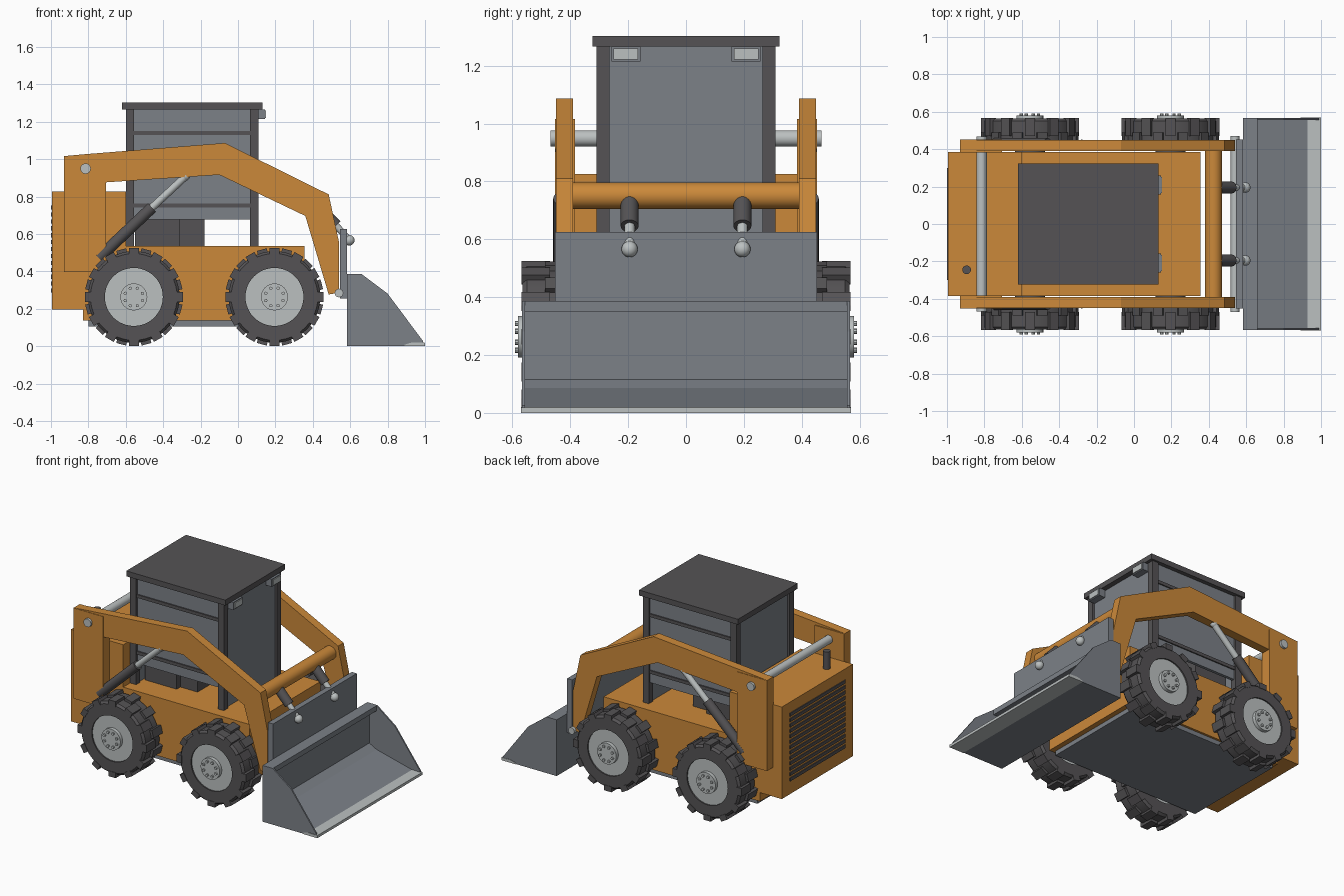
import bpy, bmesh, math
from mathutils import Vector, Matrix

if "Cube" in bpy.data.objects:
    bpy.data.objects.remove(bpy.data.objects["Cube"])


def material(name, rgb):
    m = bpy.data.materials.new(name)
    m.diffuse_color = (*rgb, 1)
    m.use_nodes = True
    m.node_tree.nodes["Principled BSDF"].inputs["Base Color"].default_value = m.diffuse_color
    return m


ORANGE = material("orange paint", (0.60, 0.25, 0.042))
STEEL = material("blue grey steel", (0.20, 0.218, 0.245))
DARK = material("dark rubber", (0.09, 0.086, 0.09))
LIGHT = material("light metal", (0.50, 0.53, 0.53))


def finish(name, bm, mat, smooth=False):
    bmesh.ops.recalc_face_normals(bm, faces=bm.faces[:])
    me = bpy.data.meshes.new(name)
    bm.to_mesh(me)
    bm.free()
    me.materials.append(mat)
    if smooth:
        me.shade_smooth()
        me.set_sharp_from_angle(angle=math.radians(35))
    ob = bpy.data.objects.new(name, me)
    bpy.context.collection.objects.link(ob)
    return ob


def add_box(bm, x, y, z, rot=None):
    """Box from (min, max) ranges."""
    lo, hi = Vector((x[0], y[0], z[0])), Vector((x[1], y[1], z[1]))
    mat = Matrix.Translation((lo + hi) / 2) @ Matrix.Diagonal((*(hi - lo), 1))
    bmesh.ops.create_cube(bm, size=1, matrix=rot @ mat if rot else mat)


def box(name, mat, x, y, z):
    bm = bmesh.new()
    add_box(bm, x, y, z)
    return finish(name, bm, mat)


def prism(name, mat, pts, y0, y1):
    """Side profile in x, z extruded along y."""
    bm = bmesh.new()
    f = bm.faces.new([bm.verts.new((x, y0, z)) for x, z in pts])
    r = bmesh.ops.extrude_face_region(bm, geom=[f])
    bmesh.ops.translate(bm, vec=(0, y1 - y0, 0),
                        verts=[v for v in r["geom"] if isinstance(v, bmesh.types.BMVert)])
    return finish(name, bm, mat)


def add_rod(bm, a, b, r, seg=24):
    a, b = Vector(a), Vector(b)
    d = b - a
    mat = Matrix.Translation((a + b) / 2) @ d.to_track_quat("Z", "Y").to_matrix().to_4x4()
    bmesh.ops.create_cone(bm, cap_ends=True, segments=seg, radius1=r, radius2=r,
                          depth=d.length, matrix=mat)


def rod(name, mat, a, b, r, seg=24):
    bm = bmesh.new()
    add_rod(bm, a, b, r, seg)
    return finish(name, bm, mat, True)


def ball(name, mat, c, r):
    bm = bmesh.new()
    bmesh.ops.create_uvsphere(bm, u_segments=20, v_segments=12, radius=r,
                              matrix=Matrix.Translation(c))
    return finish(name, bm, mat, True)


# Chassis and engine housing
box("chassis", ORANGE, (-0.83, 0.355), (-0.385, 0.385), (0.14, 0.54))
box("belly_pan", STEEL, (-0.80, 0.32), (-0.37, 0.37), (0.11, 0.142))
box("engine_housing", ORANGE, (-0.995, -0.60), (-0.385, 0.385), (0.20, 0.83))
bm = bmesh.new()
for i in range(13):
    z = 0.29 + i * 0.037
    add_box(bm, (-1.0, -0.99), (-0.30, 0.30), (z, z + 0.022))
finish("rear_grille_slats", bm, DARK)
rod("exhaust_pipe", DARK, (-0.895, -0.245, 0.82), (-0.895, -0.245, 0.95), 0.023)

# Cab
box("roof", DARK, (-0.62, 0.13), (-0.323, 0.323), (1.27, 1.307))
for x in ((-0.60, -0.555), (0.065, 0.11)):
    for y in ((-0.31, -0.265), (0.265, 0.31)):
        box("cab_post", DARK, x, y, (0.54, 1.27))
box("cab_front_panel", STEEL, (0.075, 0.095), (-0.265, 0.265), (0.54, 1.27))
box("cab_rear_panel", STEEL, (-0.585, -0.565), (-0.265, 0.265), (0.54, 1.27))
box("seat_base", DARK, (-0.55, -0.31), (-0.22, 0.22), (0.54, 0.80))
box("seat_front", DARK, (-0.31, -0.18), (-0.18, 0.18), (0.54, 0.72))

# Wheels: tyre ring with two staggered rows of lugs, rim, hub and bolts
def wheel(x, s):
    c = Vector((x, 0, 0.267))
    prof = [(0.155, 0.39), (0.232, 0.39), (0.245, 0.405), (0.245, 0.55),
            (0.232, 0.565), (0.155, 0.565)]
    n = 48
    bm = bmesh.new()
    rings = []
    for i in range(n):
        a = 2 * math.pi * i / n
        rings.append([bm.verts.new((x + r * math.cos(a), s * y, c.z + r * math.sin(a)))
                      for r, y in prof])
    for i in range(n):
        p, q = rings[i], rings[(i + 1) % n]
        for j in range(len(prof)):
            k = (j + 1) % len(prof)
            bm.faces.new((p[j], p[k], q[k], q[j]))
    finish("tyre", bm, DARK, True)
    bm = bmesh.new()
    for i in range(24):
        rot = Matrix.Translation(c) @ Matrix.Rotation(2 * math.pi * i / 24, 4, "Y")
        y0, y1 = ((0.47, 0.568), (0.39, 0.488))[i % 2]
        add_box(bm, (-0.027, 0.027), sorted((s * y0, s * y1)), (0.225, 0.262), rot)
    finish("tyre_lugs", bm, DARK)
    rod("rim", LIGHT, (x, s * 0.40, c.z), (x, s * 0.556, c.z), 0.157, 48)
    rod("hub", LIGHT, (x, s * 0.55, c.z), (x, s * 0.58, c.z), 0.072, 32)
    rod("axle", DARK, (x, s * 0.37, c.z), (x, s * 0.41, c.z), 0.08, 32)
    bm = bmesh.new()
    for i in range(8):
        a = math.pi * (i + 0.5) / 4
        bx, bz = x + 0.05 * math.cos(a), c.z + 0.05 * math.sin(a)
        add_rod(bm, (bx, s * 0.57, bz), (bx, s * 0.591, bz), 0.009, 8)
    finish("hub_bolts", bm, LIGHT)


ARM = [(-0.93, 1.02), (-0.82, 1.03), (-0.07, 1.09), (0.485, 0.815), (0.54, 0.56),
       (0.54, 0.29), (0.485, 0.28), (0.36, 0.70), (-0.10, 0.92), (-0.705, 0.88), (-0.93, 0.88)]
BUCKET_SIDE = [(0.583, 0.005), (0.583, 0.39), (0.66, 0.39), (0.80, 0.285),
               (0.99, 0.03), (0.99, 0.005)]

for s in (-1, 1):
    def span(a, b):
        return sorted((s * a, s * b))

    wheel(-0.557, s)
    wheel(0.195, s)
    # Cab side panel with rails
    box("cab_side_panel", STEEL, (-0.56, 0.07), span(0.275, 0.295), (0.68, 1.27))
    for z in (0.745, 1.133):
        box("cab_side_rail", DARK, (-0.56, 0.07), span(0.28, 0.303), (z, z + 0.022))
    # Work light
    box("work_light", STEEL, (0.10, 0.145), span(0.158, 0.258), (1.218, 1.27))
    box("work_light_lens", LIGHT, (0.14, 0.151), span(0.166, 0.25), (1.225, 1.264))
    # Upright and lift arm
    box("arm_upright", ORANGE, (-0.93, -0.705), span(0.383, 0.453), (0.40, 1.02))
    prism("lift_arm", ORANGE, ARM, *span(0.39, 0.45))
    # Lift cylinder
    y = s * 0.428
    rod("lift_cylinder", DARK, (-0.745, y, 0.475), (-0.46, y, 0.745), 0.031)
    rod("lift_piston", LIGHT, (-0.48, y, 0.726), (-0.28, y, 0.912), 0.02)
    ball("lift_piston_end", LIGHT, (-0.28, y, 0.912), 0.023)
    # Tilt cylinder
    y = s * 0.195
    rod("tilt_cylinder", DARK, (0.43, y, 0.75), (0.525, y, 0.65), 0.031)
    rod("tilt_piston", LIGHT, (0.51, y, 0.665), (0.595, y, 0.57), 0.018)
    ball("tilt_piston_end", LIGHT, (0.595, y, 0.57), 0.028)
    # Bucket cheek
    prism("bucket_side", STEEL, BUCKET_SIDE, *span(0.557, 0.567))

# Cross members
rod("arm_cross_tube", ORANGE, (0.425, -0.40, 0.755), (0.425, 0.40, 0.755), 0.046, 32)
rod("arm_pivot_shaft", LIGHT, (-0.815, -0.468, 0.953), (-0.815, 0.468, 0.953), 0.028)
rod("bucket_pivot_shaft", LIGHT, (0.54, -0.47, 0.288), (0.54, 0.47, 0.288), 0.023)

# Quick-attach plate and bucket shell
box("attach_plate", STEEL, (0.545, 0.583), (-0.453, 0.453), (0.26, 0.63))
box("bucket_lip", STEEL, (0.583, 0.66), (-0.56, 0.56), (0.355, 0.39))
prism("bucket_shell", STEEL, [(0.583, 0.005), (0.583, 0.37), (0.605, 0.37), (0.605, 0.12),
                              (0.66, 0.09), (0.95, 0.018), (0.95, 0.005)], -0.56, 0.56)
prism("cutting_edge", LIGHT, [(0.89, 0.004), (0.89, 0.012), (0.93, 0.024), (1.0, 0.022),
                              (1.0, 0.004)], -0.57, 0.57)

# Rest the model on the ground
for ob in bpy.context.collection.objects:
    ob.location.z -= 0.004
